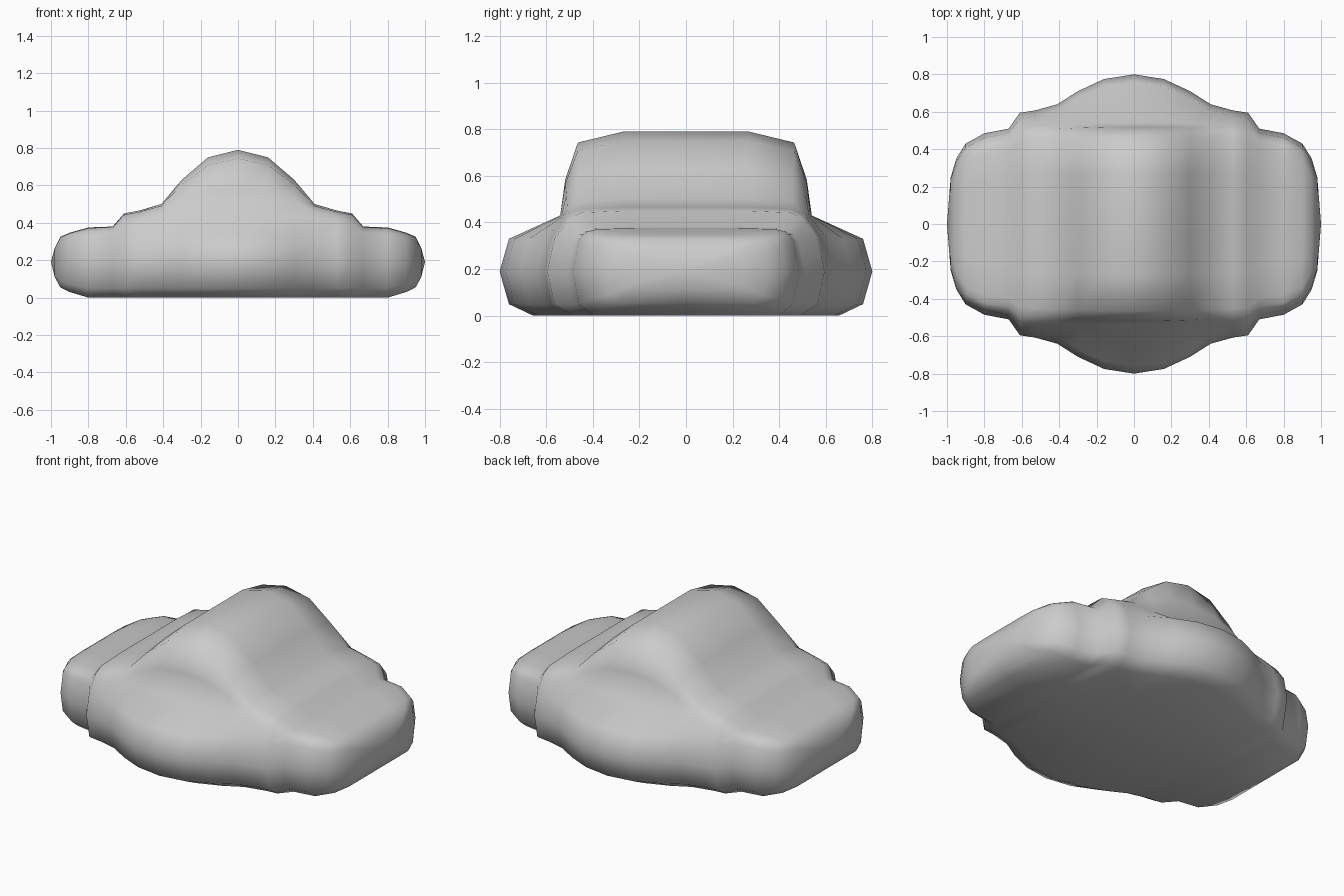
import bpy, bmesh, math

if "Cube" in bpy.data.objects:
    bpy.data.objects.remove(bpy.data.objects["Cube"])

# Cross-sections along x: x, half depth, bottom z, bulge top z, shoulder y, shoulder z, top z
STATIONS = [
    (0.00, 0.80, 0.00, 0.33, 0.54, 0.43, 0.79),
    (0.16, 0.775, 0.00, 0.33, 0.54, 0.43, 0.75),
    (0.30, 0.71, 0.00, 0.33, 0.535, 0.43, 0.63),
    (0.41, 0.64, 0.00, 0.33, 0.53, 0.425, 0.50),
    (0.53, 0.607, 0.00, 0.33, 0.525, 0.41, 0.465),
    (0.61, 0.595, 0.00, 0.33, 0.52, 0.39, 0.45),
    (0.67, 0.51, 0.00, 0.32, 0.46, 0.35, 0.38),
    (0.80, 0.485, 0.00, 0.32, 0.44, 0.35, 0.375),
    (0.90, 0.43, 0.03, 0.30, 0.39, 0.325, 0.347),
    (0.95, 0.35, 0.055, 0.275, 0.30, 0.30, 0.325),
    (0.98, 0.25, 0.11, 0.24, 0.20, 0.255, 0.265),
]


def section(st):
    """Closed ring: one side from bottom to top, then mirrored in y."""
    x, d, lo, hi, s, zs, top = st
    mid, rise = 0.19, top - zs
    side = [(0.82 * d, lo), (0.95 * d, lo + 0.26 * (mid - lo)), (d, mid),
            (0.95 * d, hi), (s, zs), (0.96 * s, zs + 0.43 * rise),
            (0.86 * s, zs + 0.87 * rise), (0.5 * s, top)]
    ring = [(-y, z) for y, z in side] + [(0, top)] + side[::-1] + [(0, lo)]
    return [(x, y, z) for y, z in ring]


bm = bmesh.new()
mirrored = [(-st[0],) + st[1:] for st in STATIONS[:0:-1]]
rings = [[bm.verts.new(p) for p in section(st)] for st in mirrored + STATIONS]
n = len(rings[0])

# Skin between neighbouring sections
for a, b in zip(rings, rings[1:]):
    for i in range(n):
        j = (i + 1) % n
        bm.faces.new((a[i], a[j], b[j], b[i]))

# Pointed caps at both side lobes
for ring, x in ((rings[0], -1), (rings[-1], 1)):
    tip = bm.verts.new((x, 0, 0.19))
    for i in range(n):
        bm.faces.new((ring[i], ring[(i + 1) % n], tip))

bmesh.ops.recalc_face_normals(bm, faces=bm.faces)
mesh = bpy.data.meshes.new("lobed_mound")
bm.to_mesh(mesh)
bm.free()
mound = bpy.data.objects.new("lobed_mound", mesh)
bpy.context.collection.objects.link(mound)
bpy.context.view_layer.objects.active = mound
mound.select_set(True)
bpy.ops.object.shade_smooth_by_angle(angle=math.radians(75))
